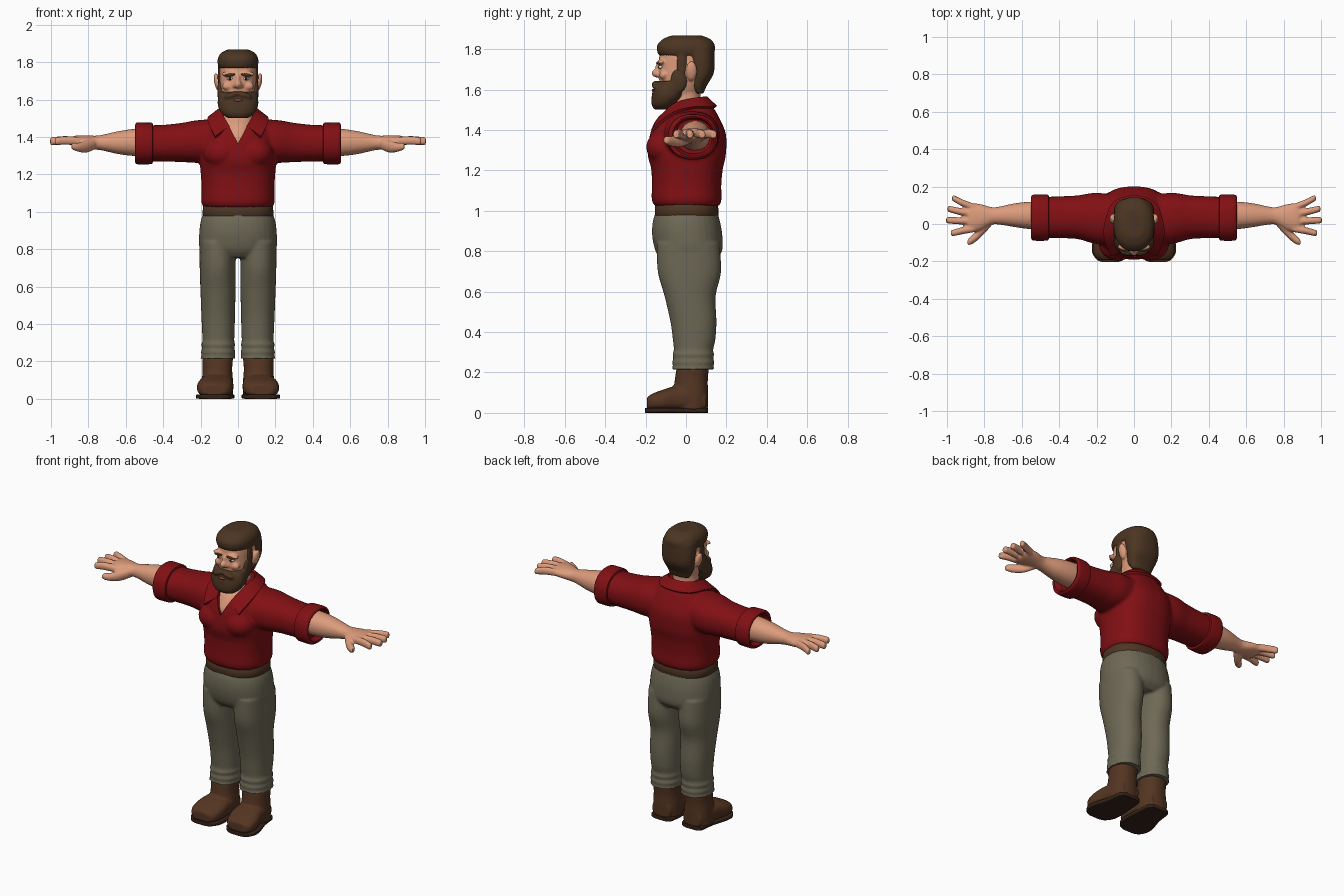
import bpy, bmesh, math
from mathutils import Matrix, Vector


def material(name, rgb):
    m = bpy.data.materials.new(name)
    m.diffuse_color = (*rgb, 1)
    return m


RED = material("red cloth", (0.22, 0.005, 0.007))
SKIN = material("skin", (0.72, 0.33, 0.20))
OLIVE = material("olive cloth", (0.155, 0.14, 0.092))
HAIR = material("brown hair", (0.072, 0.036, 0.016))
BOOT = material("boot leather", (0.09, 0.036, 0.016))
SOLE = material("dark sole", (0.035, 0.016, 0.009))
BELT = material("belt leather", (0.075, 0.036, 0.018))
WHITE = material("eye white", (0.7, 0.66, 0.6))
DARK = material("dark pupil", (0.015, 0.01, 0.008))
LIP = material("lip", (0.32, 0.05, 0.035))


def spline(rows, k=4):
    """Catmull-Rom interpolation of rows of numbers."""
    out = []
    for i in range(len(rows) - 1):
        a, b, c, d = (rows[max(i - 1, 0)], rows[i], rows[i + 1], rows[min(i + 2, len(rows) - 1)])
        for j in range(k):
            t = j / k
            out.append([0.5 * (2 * q + (r - p) * t + (2 * p - 5 * q + 4 * r - s) * t * t
                        + (3 * q - p - 3 * r + s) * t ** 3) for p, q, r, s in zip(a, b, c, d)])
    return out + [list(rows[-1])]


def loft(bm, rows, axis="z", p=1.0, side=1, n=32, k=4):
    """Closed skin over superellipse rings; row = centre x, y, z, radius 1, radius 2."""
    rings = []
    for x, y, z, r1, r2 in spline(rows, k):
        ring = []
        for i in range(n):
            t = 2 * math.pi * (i + 0.5) / n
            u = r1 * math.copysign(abs(math.cos(t)) ** p, math.cos(t))
            v = r2 * math.copysign(abs(math.sin(t)) ** p, math.sin(t))
            off = {"x": (0, u, v), "y": (u, 0, v), "z": (u, v, 0)}[axis]
            ring.append(bm.verts.new(Vector((x * side, y, z)) + Vector(off)))
        rings.append(ring)
    for a, b in zip(rings, rings[1:]):
        for i in range(n):
            bm.faces.new((a[i], a[(i + 1) % n], b[(i + 1) % n], b[i]))
    bm.faces.new(rings[0])
    bm.faces.new(rings[-1])


def ball(bm, c, r, tilt=0.0):
    m = Matrix.Translation(c) @ Matrix.Rotation(tilt, 4, "Y") @ Matrix.Diagonal((*r, 1))
    bmesh.ops.create_uvsphere(bm, u_segments=24, v_segments=14, radius=1, matrix=m)


def finish(name, bm, mat, voxel=0, smooth=4, cutter=None, thick=0):
    """Make the object, fuse overlapping volumes, bake the modifiers."""
    bmesh.ops.recalc_face_normals(bm, faces=bm.faces[:])
    me = bpy.data.meshes.new(name)
    bm.to_mesh(me)
    bm.free()
    ob = bpy.data.objects.new(name, me)
    bpy.context.collection.objects.link(ob)
    if voxel:
        m = ob.modifiers.new("fuse", "REMESH")
        m.mode, m.voxel_size = "VOXEL", voxel
        m = ob.modifiers.new("soften", "SMOOTH")
        m.factor, m.iterations = 0.5, smooth
    if thick:
        m = ob.modifiers.new("thickness", "SOLIDIFY")
        m.thickness, m.offset = thick, 0
    if cutter:
        m = ob.modifiers.new("cut", "BOOLEAN")
        m.operation, m.object, m.solver = "DIFFERENCE", cutter, "EXACT"
    if ob.modifiers:
        bpy.context.view_layer.update()
        dg = bpy.context.evaluated_depsgraph_get()
        baked = bpy.data.meshes.new_from_object(ob.evaluated_get(dg))
        ob.modifiers.clear()
        ob.data = baked
    ob.data.materials.clear()
    ob.data.materials.append(mat)
    ob.data.polygons.foreach_set("material_index", [0] * len(ob.data.polygons))
    return ob


# shirt: torso, chest and sleeves fused, neckline cut as a V
bm = bmesh.new()
prism = [bm.verts.new((x, -0.4, z)) for x, z in
         ((0, 1.365), (0.08, 1.52), (0.08, 1.65), (-0.08, 1.65), (-0.08, 1.52))]
f = bm.faces.new(prism)
ext = bmesh.ops.extrude_face_region(bm, geom=[f])
bmesh.ops.translate(bm, vec=(0, 0.37, 0), verts=[v for v in ext["geom"] if isinstance(v, bmesh.types.BMVert)])
if f.is_valid and len(bm.faces) < 7:
    bm.faces.new(prism)
cutter = finish("neckline_cutter", bm, RED)
cutter.hide_render = True

bm = bmesh.new()
loft(bm, [(0, .005, 1.025, .183, .16), (0, .003, 1.055, .197, .173), (0, .003, 1.13, .195, .172),
          (0, .005, 1.21, .2, .178), (0, .004, 1.28, .205, .194), (0, .01, 1.38, .2, .188),
          (0, .01, 1.46, .17, .155), (0, .025, 1.51, .13, .112), (0, .035, 1.545, .095, .08)], p=.82)
for s in (1, -1):
    ball(bm, (s * .088, -.105, 1.315), (.1, .092, .085))
    loft(bm, [(.06, .02, 1.385, .13, .11), (.2, .03, 1.377, .137, .115), (.3, .036, 1.371, .117, .105),
              (.4, .036, 1.367, .112, .098), (.5, .034, 1.366, .11, .097)], "x", .9, s)
finish("shirt", bm, RED, .009, 5, cutter)
bpy.data.objects.remove(cutter)

# rolled sleeve cuffs
bm = bmesh.new()
for s in (1, -1):
    loft(bm, [(.455, .034, 1.366, .108, .096), (.458, .034, 1.366, .121, .109), (.475, .034, 1.366, .124, .112),
              (.53, .034, 1.366, .124, .113), (.546, .034, 1.366, .119, .108), (.547, .036, 1.366, .103, .094),
              (.51, .04, 1.368, .09, .085)], "x", .9, s, k=2)
finish("sleeve_cuffs", bm, RED)

# folded collar, from the left flap round the back to the right flap
half = [(0, .1, 1.562, 0, .148, 1.515), (.065, .08, 1.56, .105, .115, 1.512), (.095, .02, 1.55, .15, .02, 1.508),
        (.085, -.06, 1.525, .158, -.075, 1.475), (.045, -.135, 1.455, .122, -.168, 1.398)]
full = [(-a, b, c, -d, e, f) for a, b, c, d, e, f in half[:0:-1]] + half
bm = bmesh.new()
pairs = [(bm.verts.new(r[:3]), bm.verts.new(r[3:])) for r in spline(full, 5)]
for (a, b), (c, d) in zip(pairs, pairs[1:]):
    bm.faces.new((a, b, d, c))
finish("collar", bm, RED, thick=.014)

# head, neck and upper chest
bm = bmesh.new()
loft(bm, [(0, 0, 1.33, .09, .15), (0, 0, 1.39, .105, .164), (0, 0, 1.46, .105, .13), (0, 0, 1.505, .085, .088),
          (0, 0, 1.55, .076, .073), (0, 0, 1.64, .076, .076)])
loft(bm, [(0, -.03, 1.575, .075, .095), (0, -.01, 1.65, .097, .123), (0, -.005, 1.71, .1, .131),
          (0, 0, 1.78, .098, .13), (0, 0, 1.83, .08, .11), (0, 0, 1.845, .05, .07)], p=.87)
ball(bm, (0, -.143, 1.682), (.02, .027, .022))
ball(bm, (0, -.13, 1.706), (.013, .022, .035))
for s in (1, -1):
    ball(bm, (s * .016, -.134, 1.675), (.013, .018, .013))
    ball(bm, (s * .043, -.122, 1.737), (.045, .02, .014))
    ball(bm, (s * .055, -.11, 1.672), (.03, .022, .022))
    ball(bm, (s * .11, .027, 1.692), (.017, .028, .05), s * .22)
finish("head_and_neck", bm, SKIN, .006, 3)

# eyes
for part, mat, y, r in (("eyes", WHITE, -.124, (.017, .013, .009)), ("pupils", DARK, -.131, (.008, .009, .008))):
    bm = bmesh.new()
    for s in (1, -1):
        ball(bm, (s * .043, y, 1.712), r)
    finish(part, bm, mat)

# hair: cap, back of the head, sideburns, and eyebrows
bm = bmesh.new()
loft(bm, [(0, .003, 1.768, .1, .135), (0, 0, 1.785, .108, .142), (0, 0, 1.82, .108, .143),
          (0, .003, 1.85, .09, .118), (0, .003, 1.868, .055, .075)], p=.87)
loft(bm, [(0, .068, 1.58, .066, .018), (0, .058, 1.62, .086, .045), (0, .075, 1.68, .102, .062),
          (0, .07, 1.75, .107, .072), (0, .05, 1.81, .105, .09)], p=.87)
for s in (1, -1):
    ball(bm, (s * .094, -.02, 1.72), (.015, .028, .08))
finish("hair", bm, HAIR, .007, 4)
bm = bmesh.new()
for s in (1, -1):
    ball(bm, (s * .043, -.136, 1.732), (.027, .012, .008), s * .12)
finish("eyebrows", bm, HAIR)

# beard with moustache
bm = bmesh.new()
loft(bm, [(0, -.115, 1.502, .055, .043), (0, -.11, 1.525, .086, .06), (0, -.09, 1.565, .107, .08),
          (0, -.078, 1.605, .108, .083), (0, -.06, 1.642, .104, .072)], p=.87)
for s in (1, -1):
    ball(bm, (s * .095, -.035, 1.645), (.016, .042, .06))
    ball(bm, (s * .032, -.146, 1.624), (.045, .024, .017), s * .3)
finish("beard", bm, HAIR, .007, 3)
bm = bmesh.new()
ball(bm, (0, -.158, 1.597), (.026, .012, .008))
finish("lips", bm, LIP)

# forearms and hands
for s, label in ((1, "left"), (-1, "right")):
    bm = bmesh.new()
    loft(bm, [(.48, .045, 1.372, .075, .075), (.56, .046, 1.371, .073, .072), (.64, .047, 1.37, .063, .061),
              (.72, .045, 1.37, .048, .043), (.76, .043, 1.37, .047, .037), (.82, .036, 1.375, .07, .034),
              (.87, .033, 1.378, .077, .029), (.89, .033, 1.378, .07, .022)], "x", .95, s)
    for y0, x1, y1 in ((.088, .972, .136), (.052, .996, .08), (.014, 1.004, .02), (-.024, .978, -.048)):
        loft(bm, [(.85, y0, 1.378, .019, .022), ((.86 + x1) / 2, (y0 + y1) / 2, 1.382, .019, .023),
                  (x1 - .01, y1, 1.378, .017, .021), (x1, y1, 1.377, .013, .017)], "x", .9, s, 16)
    loft(bm, [(.765, .015, 1.362, .028, .028), (.81, -.03, 1.348, .032, .032), (.85, -.07, 1.345, .028, .025),
              (.88, -.093, 1.35, .02, .02), (.89, -.1, 1.351, .013, .014)], "x", 1, s, 16)
    finish(label + "_arm", bm, SKIN, .006, 3)

# trousers with rumpled hems
bm = bmesh.new()
loft(bm, [(0, .003, 1.0, .182, .15), (0, .002, .95, .2, .166), (0, .006, .88, .208, .174),
          (0, .014, .8, .206, .165), (0, .012, .755, .18, .13)], p=.87)
for s in (1, -1):
    loft(bm, [(.108, .01, .84, .097, .155), (.109, .017, .7, .096, .157), (.107, .02, .58, .094, .127),
              (.106, .037, .45, .09, .114), (.105, .04, .36, .087, .105), (.105, .037, .31, .085, .097),
              (.106, .036, .29, .091, .104), (.106, .036, .27, .086, .098), (.106, .036, .25, .093, .106),
              (.106, .036, .235, .088, .1), (.107, .035, .215, .094, .107)], "z", .92, s)
finish("trousers", bm, OLIVE, .008, 4)

# belt
bm = bmesh.new()
loft(bm, [(0, .003, .972, .18, .15), (0, .003, .978, .19, .158), (0, .003, 1.03, .187, .156),
          (0, .003, 1.036, .175, .145)], p=.85, k=2)
finish("belt", bm, BELT)

# boots and soles
for s, label in ((1, "left"), (-1, "right")):
    bm = bmesh.new()
    loft(bm, [(.109, .033, .222, .083, .08), (.11, .026, .16, .079, .082), (.11, .023, .1, .083, .086),
              (.11, .022, .015, .084, .086)], "z", .9, s)
    loft(bm, [(.109, .1, .06, .06, .05), (.11, .03, .068, .083, .06), (.115, -.05, .07, .09, .062),
              (.122, -.11, .062, .097, .054), (.126, -.165, .053, .088, .043), (.127, -.193, .045, .06, .032)],
         "y", .75, s)
    finish(label + "_boot", bm, BOOT, .007, 3)
    bm = bmesh.new()
    loft(bm, [(.108, .11, .0125, .045, .0125), (.108, .09, .0125, .073, .0125), (.109, .0, .0125, .085, .0125),
              (.12, -.09, .0125, .101, .0125), (.125, -.15, .0125, .099, .0125), (.127, -.19, .0125, .073, .0125),
              (.127, -.202, .0125, .045, .0125)], "y", .3, s)
    finish(label + "_sole", bm, SOLE)

# smooth shading that keeps the sharp edges
for ob in bpy.context.scene.objects:
    ob.select_set(True)
    bpy.context.view_layer.objects.active = ob
bpy.ops.object.shade_smooth_by_angle(angle=math.radians(45))
